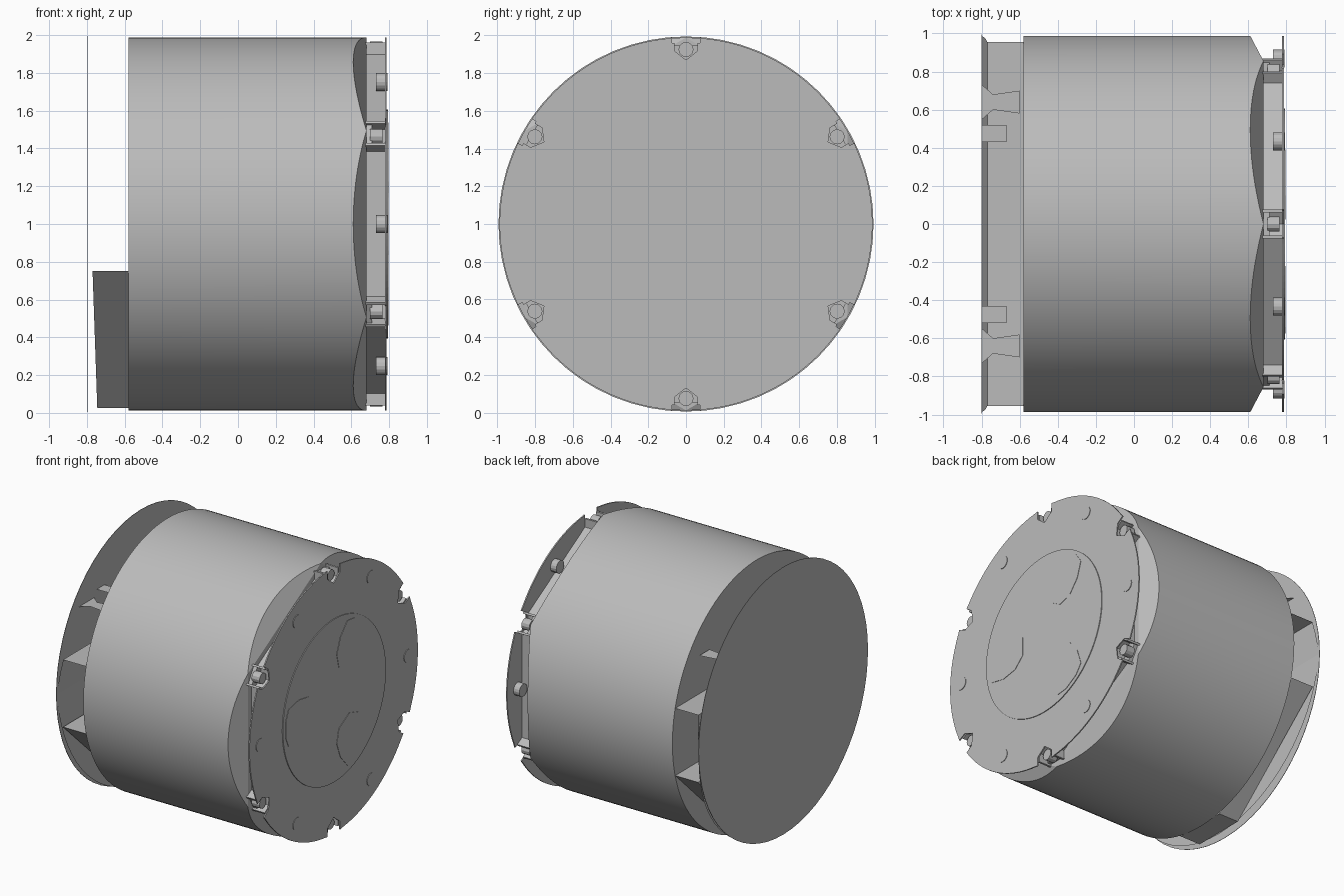
import bpy, bmesh, math
from mathutils import Vector

if "Cube" in bpy.data.objects:
    bpy.data.objects.remove(bpy.data.objects["Cube"], do_unlink=True)

GREY = (0.5, 0.5, 0.5, 1)
mat = bpy.data.materials.new("plain_grey")
mat.use_nodes = True
mat.diffuse_color = GREY
mat.node_tree.nodes["Principled BSDF"].inputs["Base Color"].default_value = GREY

R = 0.988          # barrel radius
HEX = [math.radians(30 + 60 * k) for k in range(6)]


def finish(name, bm, smooth=False):
    bmesh.ops.recalc_face_normals(bm, faces=bm.faces)
    mesh = bpy.data.meshes.new(name)
    bm.to_mesh(mesh)
    bm.free()
    obj = bpy.data.objects.new(name, mesh)
    bpy.context.collection.objects.link(obj)
    mesh.materials.append(mat)
    if smooth:
        bpy.ops.object.select_all(action='DESELECT')
        obj.select_set(True)
        bpy.context.view_layer.objects.active = obj
        bpy.ops.object.shade_smooth_by_angle(angle=math.radians(20))
    return obj


def polar(r, a, t=0.0):
    """Point (y, z) at radius r and angle a, shifted sideways by t."""
    return (r * math.cos(a) - t * math.sin(a), 1 + r * math.sin(a) + t * math.cos(a))


def circle(r, n=96, centre=(0, 1)):
    return [(centre[0] + r * math.cos(math.tau * i / n),
             centre[1] + r * math.sin(math.tau * i / n)) for i in range(n)]


def add_prism(bm, outline, x0, x1):
    face = bm.faces.new([bm.verts.new((x0, y, z)) for y, z in outline])
    ext = bmesh.ops.extrude_face_region(bm, geom=[face], use_keep_orig=True)
    for v in ext["geom"]:
        if isinstance(v, bmesh.types.BMVert):
            v.co.x = x1


def prism(name, outline, x0, x1, smooth=False):
    bm = bmesh.new()
    add_prism(bm, outline, x0, x1)
    return finish(name, bm, smooth)


def sheet(name, points):
    bm = bmesh.new()
    bm.faces.new([bm.verts.new(p) for p in points])
    return finish(name, bm)


# Barrel, its right end trimmed by six sloping flats
bm = bmesh.new()
add_prism(bm, circle(R, 144), -0.58, 0.68)
apothem = R * math.cos(math.pi / 6)
for k in range(6):
    a = math.tau * k / 6
    y, z = polar(apothem, a)
    slope = Vector((R - apothem, 0.07 * math.cos(a), 0.07 * math.sin(a))).normalized()
    cut = bmesh.ops.bisect_plane(bm, geom=bm.verts[:] + bm.edges[:] + bm.faces[:],
                                 plane_co=(0.68, y, z), plane_no=slope, clear_outer=True)
    edges = [e for e in cut["geom_cut"] if isinstance(e, bmesh.types.BMEdge) and e.is_boundary]
    bmesh.ops.holes_fill(bm, edges=edges, sides=0)
bmesh.ops.remove_doubles(bm, verts=bm.verts[:], dist=0.0005)
finish("barrel", bm, True)

# Hexagonal neck with cut corners
neck = []
for a in HEX:
    neck += [polar(0.9, a, -0.07), polar(0.86, a), polar(0.9, a, 0.07)]
prism("neck", neck, 0.675, 0.785)

# Right end plate with six notches in the rim
rim = []
half = 0.075
for a in HEX:
    rim += [polar(R, a, -half), polar(0.925, a, -half * 0.95), polar(0.87, a),
            polar(0.925, a, half * 0.95), polar(R, a, half)]
    rim += [polar(R, a + math.radians(d)) for d in range(6, 56, 2)]
prism("right_end_plate", rim, 0.778, 0.787)

# Latch blocks and knobs inside the notches
for i, a in enumerate(HEX):
    block = [polar(0.85, a, -0.065), polar(0.945, a, -0.065),
             polar(0.945, a, 0.065), polar(0.85, a, 0.065)]
    prism(f"latch_block_{i}", block, 0.675, 0.71)
    prism(f"latch_knob_{i}", circle(0.04, 12, polar(0.925, a)), 0.7, 0.765, True)
    for s in (-1, 1):
        cheek = [polar(0.88, a, s * 0.06), polar(0.96, a, s * 0.06),
                 polar(0.96, a, s * 0.075), polar(0.88, a, s * 0.075)]
        prism(f"latch_cheek_{i}_{s}", cheek, 0.675, 0.78)

# Round pins between the notches
for k in range(6):
    a = math.tau * k / 6
    prism(f"pin_{k}", circle(0.047, 16, polar(0.868, a)), 0.73, 0.791, True)

# Raised centre plate with three rounded pads
prism("centre_plate", circle(0.605), 0.785, 0.793)
for k in range(3):
    a = math.radians(60 + 120 * k)
    pad = [polar(0.22, a, s) for s in (-0.07, 0.07)]
    pad += [polar(0.3, a, 0.145), polar(0.42, a, 0.165), polar(0.54, a, 0.14),
            polar(0.575, a, 0.06), polar(0.575, a, -0.06), polar(0.54, a, -0.14),
            polar(0.42, a, -0.165), polar(0.3, a, -0.145)]
    prism(f"pad_{k}", pad, 0.792, 0.796)

# Thin left end disc
prism("left_end_disc", circle(0.994, 64), -0.8, -0.797)

# Leaning lower half plate behind the disc
arc = [polar(0.985, math.radians(180 + 5 * i)) for i in range(37)]
sheet("leaning_plate", [(-0.797 + 0.055 * (1 - z), y, z) for y, z in arc])
arc = [polar(0.985, math.radians(d)) for d in (0, 5, 10, 14.7, 165.3, 170, 175, 180)]
sheet("leaning_band", [(-0.797 + 0.11 * (z - 1), y, z) for y, z in arc])

# Shelves across the gap
for name, z in (("upper_shelf", 1.25), ("lower_shelf", 0.75)):
    sheet(name, [(-0.77, -0.955, z), (-0.58, -0.955, z), (-0.58, 0.955, z), (-0.77, 0.955, z)])

# Sloping skirt panels, bottom panel and small upper tabs
for side, s in (("left", 1), ("right", -1)):
    sheet(f"{side}_skirt", [(-0.77, s * 0.955, 0.75), (-0.58, s * 0.955, 0.75),
                            (-0.58, s * 0.2, 0.025), (-0.745, s * 0.2, 0.025)])
    sheet(f"{side}_wide_tab", [(-0.797, s * 0.55, 1.55), (-0.74, s * 0.6, 1.55), (-0.6, s * 0.58, 1.55),
                               (-0.6, s * 0.7, 1.55), (-0.74, s * 0.68, 1.55), (-0.797, s * 0.73, 1.55)])
    sheet(f"{side}_small_tab", [(-0.797, s * 0.43, 1.6), (-0.67, s * 0.43, 1.6),
                                (-0.67, s * 0.52, 1.6), (-0.797, s * 0.52, 1.6)])
sheet("bottom_skirt", [(-0.745, -0.2, 0.025), (-0.58, -0.2, 0.025),
                       (-0.58, 0.2, 0.025), (-0.745, 0.2, 0.025)])
